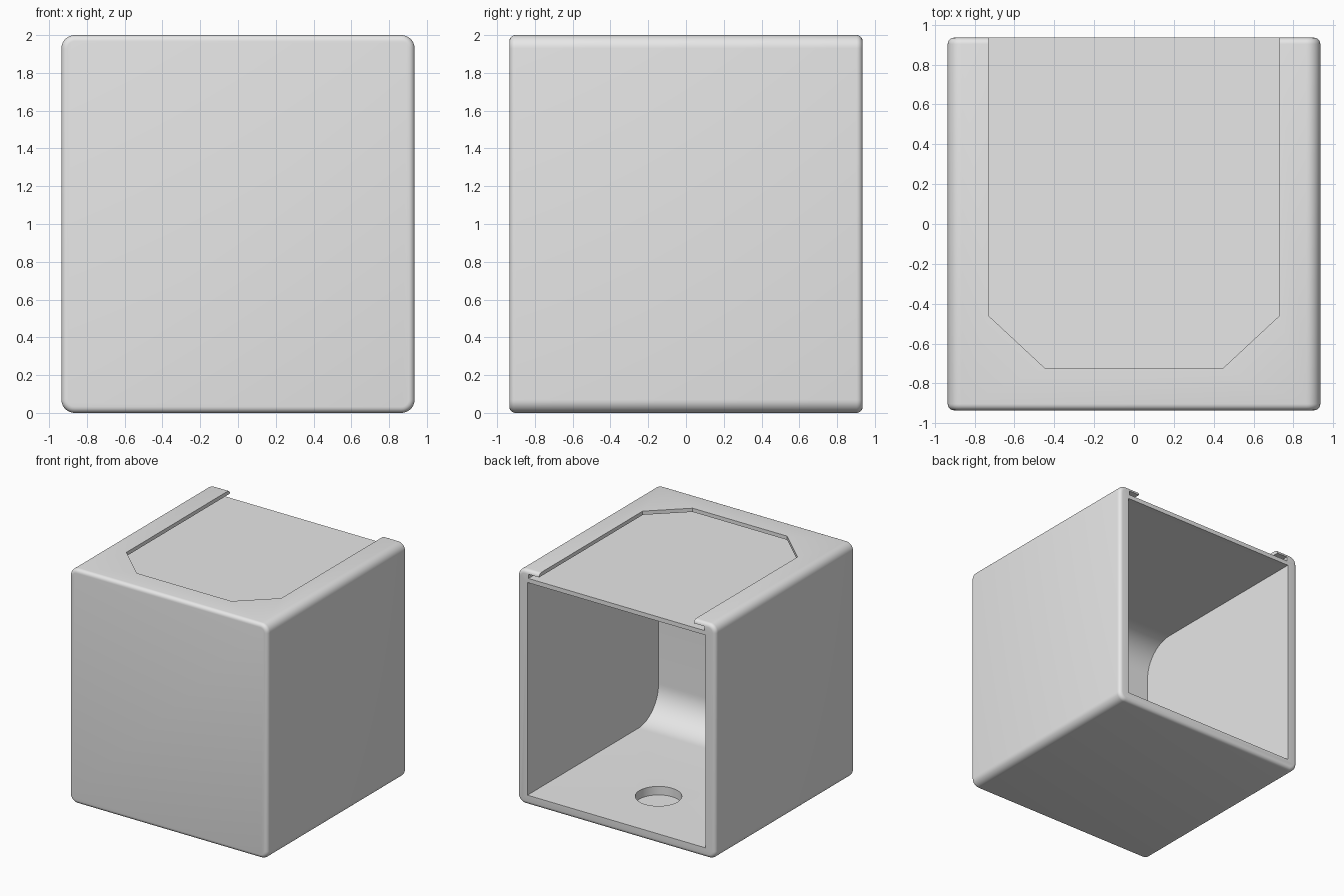
import bpy, bmesh, math

cube = bpy.data.objects.get("Cube")
if cube:
    bpy.data.objects.remove(cube, do_unlink=True)

HALF, TOP = 0.935, 2.0           # outer half width and height
INNER, FRONT = 0.84, -0.83       # cavity half width and front wall
FLOOR, CEILING = 0.083, 1.895    # cavity floor and ceiling
BEYOND = 1.2                     # cutters run past the open back

grey = bpy.data.materials.new("plain_grey")
grey.use_nodes = True
grey.diffuse_color = (0.8, 0.8, 0.8, 1)
grey.node_tree.nodes["Principled BSDF"].inputs["Base Color"].default_value = (0.8, 0.8, 0.8, 1)


def add_object(name, bm):
    bmesh.ops.recalc_face_normals(bm, faces=bm.faces)
    mesh = bpy.data.meshes.new(name)
    bm.to_mesh(mesh)
    bm.free()
    mesh.materials.append(grey)
    obj = bpy.data.objects.new(name, mesh)
    bpy.context.collection.objects.link(obj)
    return obj


def prism(name, points, offset):
    """Extrude a closed outline along an offset."""
    bm = bmesh.new()
    face = bm.faces.new([bm.verts.new(p) for p in points])
    new = bmesh.ops.extrude_face_region(bm, geom=[face])["geom"]
    bmesh.ops.translate(bm, vec=offset, verts=[v for v in new if isinstance(v, bmesh.types.BMVert)])
    return add_object(name, bm)


def slot_cutter(name, side, front, side_end, front_end, low, high):
    """Mirrored slot outline with clipped front corners, open at the back."""
    half = [(side, BEYOND), (side, side_end), (front_end, front)]
    outline = half + [(-x, y) for x, y in reversed(half)]
    return prism(name, [(x, y, low) for x, y in outline], (0, 0, high - low))


# Rounded outer block: wide rounding along the depth, small rounding front and back
bm = bmesh.new()
bmesh.ops.create_cube(bm, size=1)
for v in bm.verts:
    v.co = (v.co.x * 2 * HALF, v.co.y * 2 * HALF, (v.co.z + 0.5) * TOP)
long_edges = [e for e in bm.edges if abs(e.verts[0].co.y - e.verts[1].co.y) > 1]
bmesh.ops.bevel(bm, geom=long_edges, offset=0.07, segments=8, profile=0.5, affect='EDGES')
rims = [e for e in bm.edges if abs(e.verts[0].co.y - e.verts[1].co.y) < 0.01]
bmesh.ops.bevel(bm, geom=rims, offset=0.032, segments=5, profile=0.5, affect='EDGES')
housing = add_object("housing", bm)

# Cavity open at the back, with curved front corners at floor and ceiling
RADIUS, STEPS = 0.275, 16
profile = [(BEYOND, FLOOR)]
for centre_z, start in ((FLOOR + RADIUS, 270), (CEILING - RADIUS, 180)):
    for i in range(STEPS + 1):
        a = math.radians(start - 90 * i / STEPS)
        profile.append((FRONT + RADIUS + RADIUS * math.cos(a), centre_z + RADIUS * math.sin(a)))
profile.append((BEYOND, CEILING))
cavity = prism("cavity_cutter", [(-INNER, y, z) for y, z in profile], (2 * INNER, 0, 0))

# Lid slot: a wide undercut below a narrower top opening
undercut = slot_cutter("undercut_cutter", 0.83, -0.83, -0.50, 0.485, 1.932, 1.968)
opening = slot_cutter("opening_cutter", 0.73, -0.725, -0.46, 0.445, 1.932, 2.1)

# Blind round hole in the cavity floor
bm = bmesh.new()
bmesh.ops.create_cone(bm, cap_ends=True, segments=48, radius1=0.18, radius2=0.18, depth=0.2)
bmesh.ops.translate(bm, vec=(0, 0.37, 0.11), verts=bm.verts)
hole = add_object("hole_cutter", bm)

bpy.context.view_layer.objects.active = housing
housing.select_set(True)
for cutter in (cavity, undercut, opening, hole):
    cutter.hide_render = True
    mod = housing.modifiers.new(cutter.name, 'BOOLEAN')
    mod.operation, mod.solver, mod.object = 'DIFFERENCE', 'EXACT', cutter
    bpy.ops.object.modifier_apply(modifier=mod.name)
    bpy.data.objects.remove(cutter, do_unlink=True)

bpy.ops.object.shade_smooth_by_angle(angle=math.radians(30))
